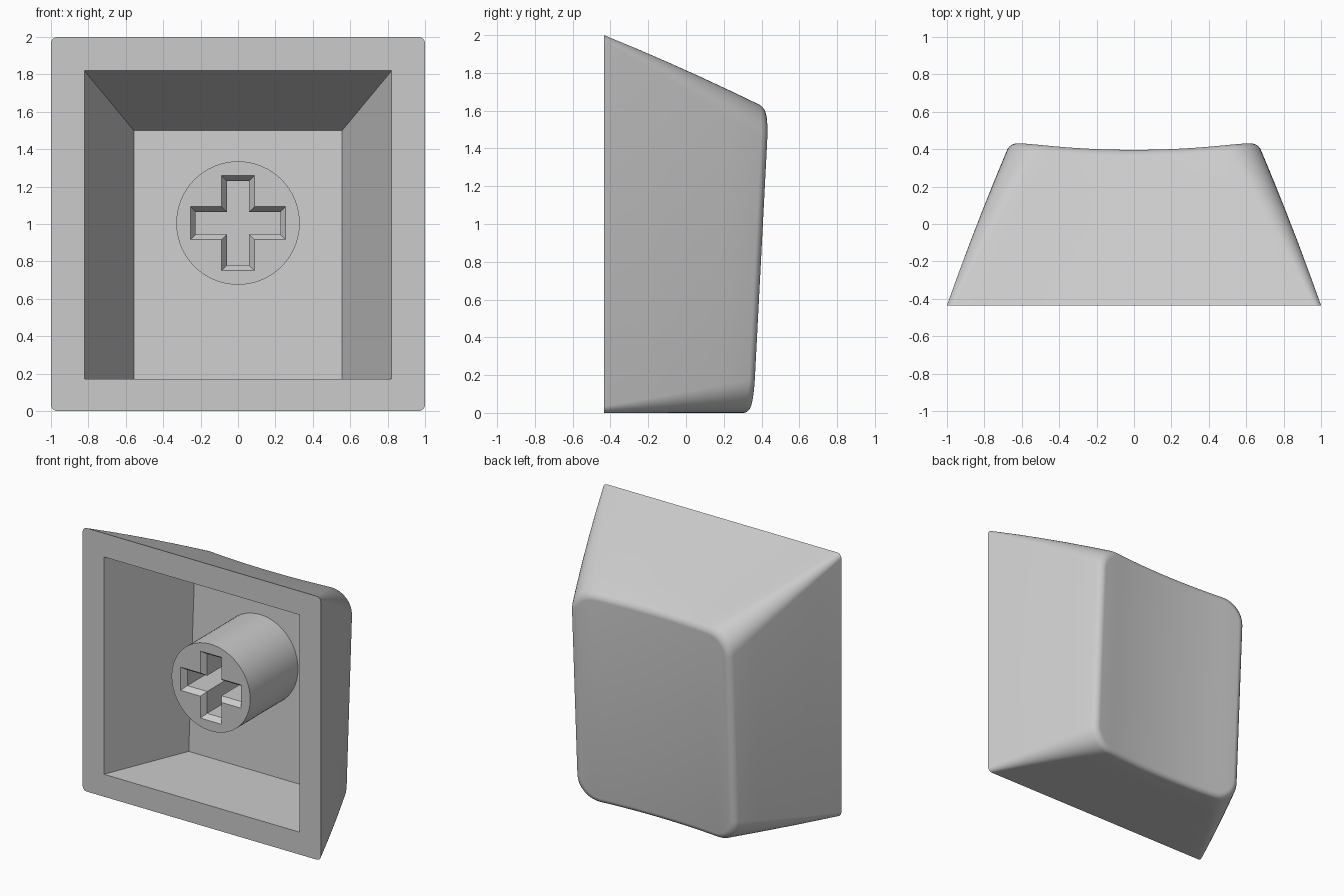
import bpy, bmesh, math

if "Cube" in bpy.data.objects:
    bpy.data.objects.remove(bpy.data.objects["Cube"])

FRONT = -0.435
TILT = 0.052

grey = bpy.data.materials.new("light grey plastic")
grey.use_nodes = True
colour = (0.6, 0.6, 0.6, 1)
grey.diffuse_color = colour
grey.node_tree.nodes["Principled BSDF"].inputs["Base Color"].default_value = colour


def finish(bm, name):
    bmesh.ops.remove_doubles(bm, verts=bm.verts, dist=0.0002)
    bmesh.ops.recalc_face_normals(bm, faces=bm.faces)
    mesh = bpy.data.meshes.new(name)
    bm.to_mesh(mesh)
    bm.free()
    mesh.materials.append(grey)
    obj = bpy.data.objects.new(name, mesh)
    bpy.context.collection.objects.link(obj)
    bpy.ops.object.select_all(action='DESELECT')
    obj.select_set(True)
    bpy.context.view_layer.objects.active = obj
    bpy.ops.object.shade_smooth_by_angle(angle=math.radians(30))
    return obj


def rounded_rect(w, z0, z1, r, arc=8, segs=16):
    """Outline whose upper and lower halves share the same x positions."""
    half = []
    for i in range(arc + 1):
        a = math.pi / 2 * i / arc
        half.append((w - r + r * math.cos(a), r - r * math.sin(a)))
    for i in range(1, segs):
        half.append(((w - r) * (1 - 2 * i / segs), 0))
    half += [(-x, d) for x, d in reversed(half[:arc + 1])]
    return [(x, z1 - d) for x, d in half] + [(x, z0 + d) for x, d in reversed(half)]


def bridge(bm, a, b):
    n = len(a)
    for i in range(n):
        bm.faces.new((a[i], a[(i + 1) % n], b[(i + 1) % n], b[i]))


def strip_cap(bm, ring):
    n = len(ring)
    for i in range(n // 2 - 1):
        bm.faces.new((ring[i], ring[i + 1], ring[n - 2 - i], ring[n - 1 - i]))


def dish(x, z):
    return 0.395 + TILT * (z - 1.55) + 0.043 * (x / 0.64) ** 2


# Hollow cap: cavity floor, cavity mouth, rim, walls, rounded edge, dished face
bm = bmesh.new()
rings = []


def add_ring(outline, y_of):
    rings.append([bm.verts.new((x, y_of(x, z), z)) for x, z in outline])


add_ring(rounded_rect(0.557, 0.17, 1.5, 0), lambda x, z: 0.205 + TILT * (z - 0.17))
add_ring(rounded_rect(0.822, 0.17, 1.82, 0), lambda x, z: FRONT)


def outer_ring(t, inset=0.0):
    w, top, r = 1 - 0.338 * t, 2 - 0.385 * t, 0.035 + 0.145 * t
    outline = rounded_rect(w - inset, inset, top - inset, r - inset)
    add_ring(outline, lambda x, z: FRONT + t * (dish(x, z) - FRONT))


FILLET = 0.04
start = 1 - FILLET / 0.85
for i in range(6):
    outer_ring(start * i / 5)
for i in range(1, 7):
    a = math.pi / 2 * i / 6
    outer_ring(start + (1 - start) * math.sin(a), FILLET * (1 - math.cos(a)))
for a, b in zip(rings, rings[1:]):
    bridge(bm, a, b)
strip_cap(bm, rings[0])
strip_cap(bm, rings[-1])
finish(bm, "key_cap_shell")

# Round stem with a chamfered cross socket
STEM_FRONT, STEM_Z = -0.325, 1.005
bm = bmesh.new()


def cross(y, shrink):
    arm, long = 0.088 - shrink, 0.254 - shrink
    quarter = [(long, arm), (arm, arm), (arm, long)]
    pts = []
    for k in range(4):
        c, s = round(math.cos(k * math.pi / 2)), round(math.sin(k * math.pi / 2))
        pts += [(c * x - s * z, s * x + c * z) for x, z in quarter]
    return [bm.verts.new((x, y, STEM_Z + z)) for x, z in pts]


def circle(y, r=0.33, n=64):
    return [bm.verts.new((r * math.cos(2 * math.pi * i / n), y,
                          STEM_Z + r * math.sin(2 * math.pi * i / n))) for i in range(n)]


rim, root = circle(STEM_FRONT), circle(0.3)
bridge(bm, rim, root)
bm.faces.new(root)
mouth, throat, end = cross(STEM_FRONT, 0), cross(STEM_FRONT + 0.04, 0.028), cross(0.1, 0.028)
bridge(bm, mouth, throat)
bridge(bm, throat, end)
bm.faces.new(end)
loops = [bm.edges.get((ring[i - 1], ring[i])) for ring in (rim, mouth) for i in range(len(ring))]
bmesh.ops.triangle_fill(bm, edges=loops, use_beauty=True, normal=(0, -1, 0))
finish(bm, "switch_stem")
